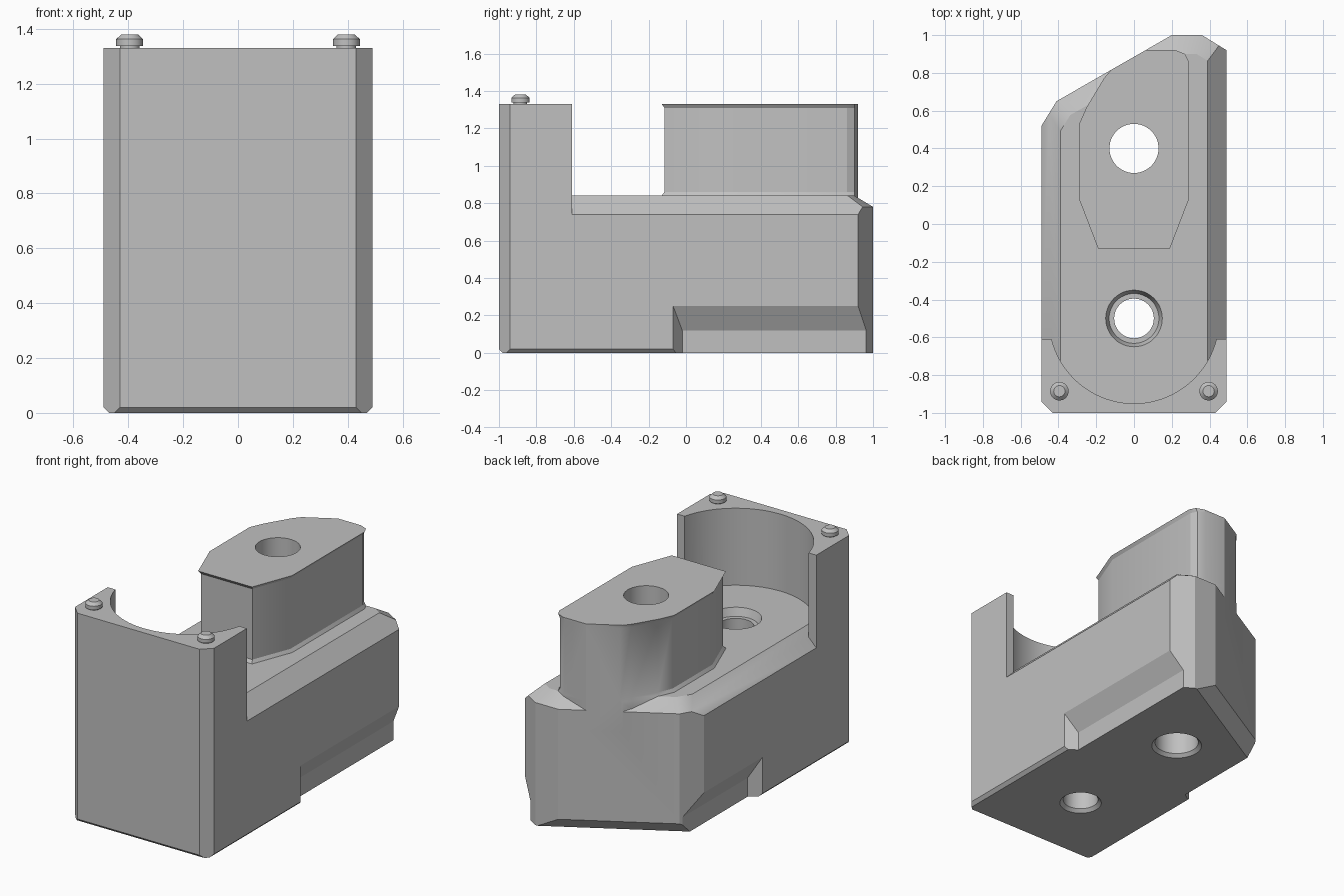
import bpy, bmesh, math

cube = bpy.data.objects.get("Cube")
if cube:
    bpy.data.objects.remove(cube)

grey = bpy.data.materials.new("light_grey")
grey.use_nodes = True
grey.diffuse_color = (0.53, 0.53, 0.53, 1)
for node in grey.node_tree.nodes:
    if node.type == 'BSDF_PRINCIPLED':
        node.inputs["Base Color"].default_value = grey.diffuse_color


def finish(bm, name):
    bmesh.ops.recalc_face_normals(bm, faces=bm.faces)
    mesh = bpy.data.meshes.new(name)
    bm.to_mesh(mesh)
    bm.free()
    mesh.materials.append(grey)
    obj = bpy.data.objects.new(name, mesh)
    bpy.context.collection.objects.link(obj)
    return obj


def clip(bm, point, normal):
    """Slice off everything beyond a plane and cap the cut."""
    bmesh.ops.bisect_plane(bm, geom=bm.verts[:] + bm.edges[:] + bm.faces[:],
                           dist=1e-5, plane_co=point, plane_no=normal, clear_outer=True)
    rim = [e for e in bm.edges if e.is_boundary]
    if rim:
        bmesh.ops.holes_fill(bm, edges=rim, sides=0)


def loft(rings, name=None):
    """Skin a stack of equal-length point rings into a closed solid."""
    bm = bmesh.new()
    stack = [[bm.verts.new(p) for p in ring] for ring in rings]
    n = len(stack[0])
    for low, high in zip(stack, stack[1:]):
        for i in range(n):
            j = (i + 1) % n
            bm.faces.new((low[i], low[j], high[j], high[i]))
    bm.faces.new(stack[0][::-1])
    bm.faces.new(stack[-1])
    return finish(bm, name) if name else bm


def lathe(name, x, y, profile, n=48):
    turn = [2 * math.pi * i / n for i in range(n)]
    return loft([[(x + r * math.cos(a), y + r * math.sin(a), z) for a in turn]
                 for r, z in profile], name)


def block(y0, y1, z0, z1):
    w = 0.49
    return loft([[(-w, y0, z), (w, y0, z), (w, y1, z), (-w, y1, z)] for z in (z0, z1)])


def front_corners(bm):
    for s in (-1, 1):
        clip(bm, (s * 0.49, -0.94, 0), (s, -1, 0))


def combine(obj, tool, operation):
    mod = obj.modifiers.new("combine", 'BOOLEAN')
    mod.operation, mod.solver, mod.object = operation, 'EXACT', tool
    bpy.ops.object.select_all(action='DESELECT')
    bpy.context.view_layer.objects.active = obj
    obj.select_set(True)
    bpy.ops.object.modifier_apply(modifier=mod.name)
    bpy.data.objects.remove(tool)


# Lower body: a block with its corners and edges sliced off
slant = ((0.2, 1, 0), (-0.4975, 0.8675, 0))
bm = block(-1, 1, 0, 0.84)
front_corners(bm)
back_planes = [slant, ((0.36, 1, 0), (0.524, 0.852, 0)),
               ((-0.41, 0.65, 0), (-0.852, 0.524, 0)), ((0, 1, 0), (0, 1, 0))]
for point, normal in back_planes:
    clip(bm, point, normal)
for s in (-1, 1):
    clip(bm, (s * 0.49, 0, 0.74), (s, 0, 1))
    clip(bm, (s * 0.49, 0, 0.02), (s, 0, -1))
clip(bm, (0, -1, 0.02), (0, -1, -1))
for (px, py, _), (nx, ny, _) in back_planes:
    clip(bm, (px, py, 0.78), (nx * 0.6, ny * 0.6, 1))
clip(bm, (0.2, 1, 0.08), (-0.4975, 0.8675, -0.9))
body = finish(bm, "body")

# Tall front wall with its rounded recess
bm = block(-1, -0.61, 0.6, 1.33)
front_corners(bm)
wall = finish(bm, "front_wall")
combine(wall, lathe("recess", 0, -0.5, [(0.45, 0.74), (0.45, 1.5)], 96), 'DIFFERENCE')
combine(body, wall, 'UNION')

# Rear tower with a thin lip at its top and foot
outline = [(-0.19, -0.13), (0.19, -0.13), (0.29, 0.13), (0.29, 0.86), (0.27, 0.9),
           (0.22, 0.92), (0.05, 0.92), (-0.11, 0.83), (-0.16, 0.77), (-0.25, 0.62),
           (-0.29, 0.53), (-0.29, 0.13)]


def tower_ring(z, inset):
    return [(x * (1 - inset * 3), y + (inset if y < 0 else 0), z) for x, y in outline]


bm = loft([tower_ring(z, i) for z, i in
           ((0.65, 0), (0.84, 0), (0.86, 0.015), (1.31, 0.015), (1.33, 0))])
clip(bm, *slant)
combine(body, finish(bm, "tower"), 'UNION')

# Tapered reliefs along the lower rear sides
for s in (-1, 1):
    rings = []
    for start, end in ((True, False), (False, True)):
        ring = []
        for x, z in ((0.49, 0.25), (0.42, 0.12), (0.42, -0.1), (0.6, -0.1), (0.6, 0.25)):
            y = 1.2 if end else -0.02 - (x - 0.42) * 0.7
            ring.append((s * x, y, z))
        rings.append(ring)
    combine(body, loft(rings, "relief"), 'DIFFERENCE')

# Two through holes with countersunk ends
combine(body, lathe("rear_hole", 0, 0.4, [(0.17, -0.02), (0.13, 0.02), (0.13, 1.5)]),
        'DIFFERENCE')
combine(body, lathe("front_hole", 0, -0.5, [(0.145, -0.02), (0.105, 0.02), (0.105, 0.79),
                                            (0.132, 0.79), (0.15, 0.84), (0.15, 0.95)]),
        'DIFFERENCE')

# Locating pins on top of the wall
parts = [body]
for s, side in ((-1, "right"), (1, "left")):
    parts.append(lathe(side + "_pin", s * 0.395, -0.885,
                       [(0.036, 1.32), (0.036, 1.338), (0.049, 1.338),
                        (0.049, 1.362), (0.03, 1.38)], 32))

bpy.ops.object.select_all(action='DESELECT')
for part in parts:
    part.select_set(True)
bpy.context.view_layer.objects.active = body
bpy.ops.object.shade_smooth_by_angle(angle=math.radians(25))
